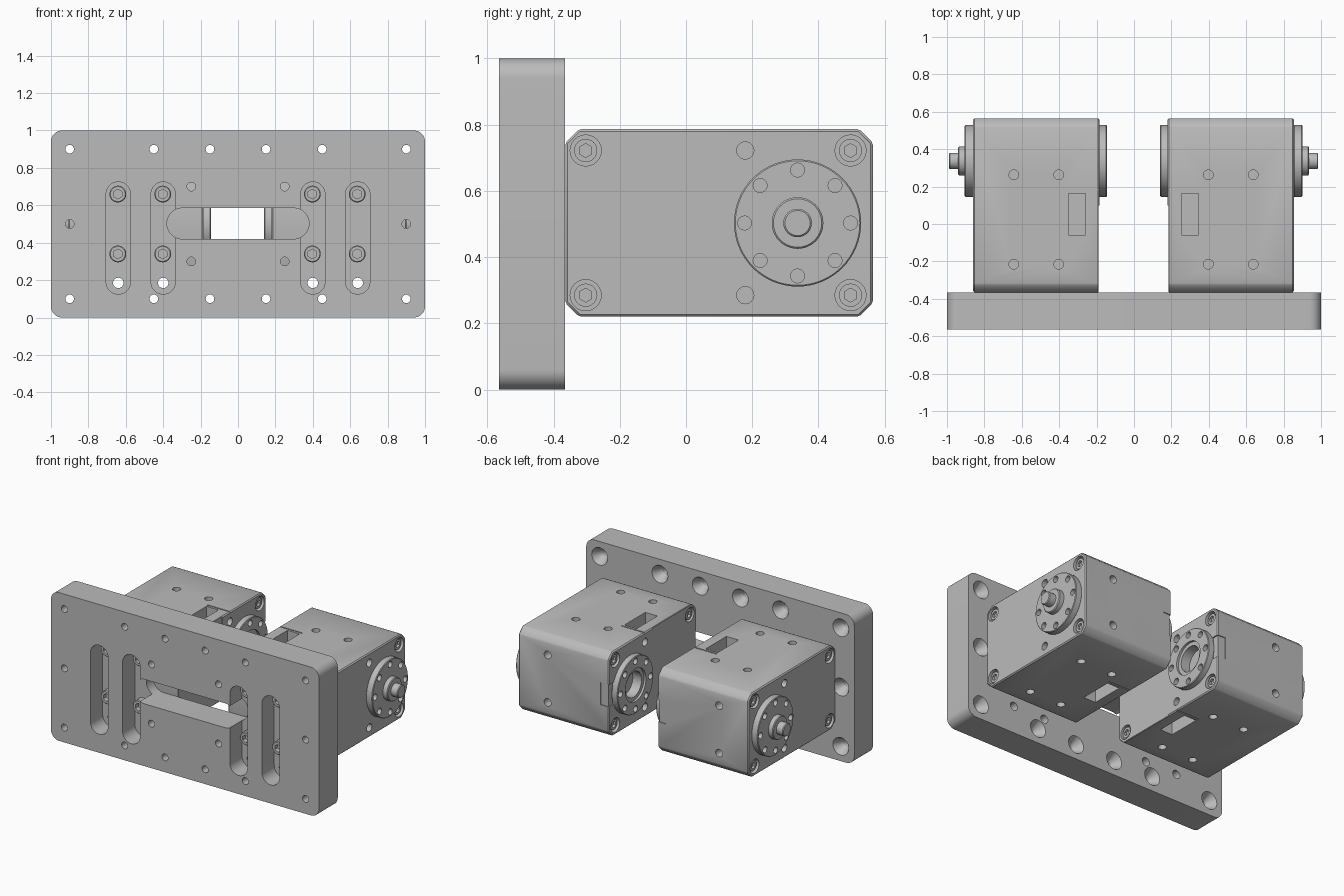
import bpy, bmesh, math
from mathutils import Vector, Matrix

if "Cube" in bpy.data.objects:
    bpy.data.objects.remove(bpy.data.objects["Cube"], do_unlink=True)

grey = bpy.data.materials.new("machined_grey")
grey.use_nodes = True
grey.diffuse_color = (0.5, 0.5, 0.5, 1)
grey.node_tree.nodes["Principled BSDF"].inputs["Base Color"].default_value = (0.5, 0.5, 0.5, 1)

X, Y, Z = Vector((1, 0, 0)), Vector((0, 1, 0)), Vector((0, 0, 1))
OFFSET = -0.0025  # the servo pair is mirrored about this x


def make(name, bm):
    bmesh.ops.recalc_face_normals(bm, faces=bm.faces)
    mesh = bpy.data.meshes.new(name)
    bm.to_mesh(mesh)
    bm.free()
    mesh.materials.append(grey)
    ob = bpy.data.objects.new(name, mesh)
    bpy.context.collection.objects.link(ob)
    return ob


def rod(name, start, axis, length, r, r_end=None, sides=32):
    """Cylinder or cone from start, running along axis."""
    bm = bmesh.new()
    turn = axis.to_track_quat('Z', 'Y').to_matrix().to_4x4()
    place = Matrix.Translation(Vector(start) + axis * length / 2) @ turn
    bmesh.ops.create_cone(bm, cap_ends=True, segments=sides, radius1=r,
                          radius2=r if r_end is None else r_end, depth=length, matrix=place)
    return make(name, bm)


def box(name, lo, hi):
    bm = bmesh.new()
    lo, hi = Vector(lo), Vector(hi)
    size = Matrix.Diagonal((*(hi - lo), 1))
    bmesh.ops.create_cube(bm, size=1, matrix=Matrix.Translation((lo + hi) / 2) @ size)
    return make(name, bm)


def prism(name, points, move):
    """Extrude a closed outline by the vector move."""
    bm = bmesh.new()
    face = bm.faces.new([bm.verts.new(p) for p in points])
    grown = bmesh.ops.extrude_face_region(bm, geom=[face])
    bmesh.ops.translate(bm, vec=move, verts=[v for v in grown["geom"] if isinstance(v, bmesh.types.BMVert)])
    return make(name, bm)


def rounded(x0, x1, z0, z1, r, y):
    """Rounded rectangle outline in the xz plane."""
    pts = []
    for i, (cx, cz) in enumerate([(x1 - r, z1 - r), (x0 + r, z1 - r), (x0 + r, z0 + r), (x1 - r, z0 + r)]):
        for k in range(11):
            a = math.radians(90 * i + 9 * k)
            p = Vector((cx + r * math.cos(a), y, cz + r * math.sin(a)))
            if not pts or (p - pts[-1]).length > 1e-5:
                pts.append(p)
    return pts


def apply_mods(ob):
    bpy.ops.object.select_all(action='DESELECT')
    bpy.context.view_layer.objects.active = ob
    ob.select_set(True)
    for m in list(ob.modifiers):
        bpy.ops.object.modifier_apply(modifier=m.name)


def cut(ob, cutter):
    m = ob.modifiers.new("cut", 'BOOLEAN')
    m.operation, m.solver, m.object = 'DIFFERENCE', 'EXACT', cutter
    apply_mods(ob)
    bpy.data.objects.remove(cutter, do_unlink=True)


def bevel(ob, width, segments=1):
    m = ob.modifiers.new("bevel", 'BEVEL')
    m.width, m.segments, m.limit_method = width, segments, 'ANGLE'
    m.angle_limit = math.radians(40)
    apply_mods(ob)


def finish(ob, mirrored=True):
    if mirrored:
        ob.modifiers.new("mirror", 'MIRROR')
        apply_mods(ob)
        ob.location.x = OFFSET
    bpy.ops.object.select_all(action='DESELECT')
    bpy.context.view_layer.objects.active = ob
    ob.select_set(True)
    bpy.ops.object.shade_smooth_by_angle(angle=math.radians(30))


# Mounting plate with centre window and four pocketed slots
FRONT, BACK, FLOOR = -0.565, -0.365, -0.435
plate = prism("mounting_plate", rounded(-1, 1, 0, 1, 0.06, FRONT), Y * (BACK - FRONT))
cut(plate, prism("cutter", rounded(-0.38, 0.38, 0.42, 0.585, 0.0824, FRONT - 0.1), Y * 0.4))
for x in (-0.64, -0.4, 0.4, 0.64):
    cut(plate, prism("cutter", rounded(x - 0.065, x + 0.065, 0.125, 0.725, 0.0649, FRONT - 0.1),
                     Y * (FLOOR - FRONT + 0.1)))
    cut(plate, rod("cutter", (x, FRONT - 0.1, 0.185), Y, 0.4, 0.028, sides=24))

# Countersunk edge holes and plain inner holes
edge_holes = [(x, z) for x in (0.15, 0.45, 0.9) for z in (0.1, 0.9)] + [(0.9, 0.5)]
for side in (-1, 1):
    for x, z in edge_holes:
        cut(plate, rod("cutter", (side * x, FRONT - 0.1, z), Y, 0.4, 0.023, sides=24))
        cut(plate, rod("cutter", (side * x, BACK + 0.01, z), -Y, 0.08, 0.065, 0.018, 24))
    for z in (0.3, 0.7):
        cut(plate, rod("cutter", (side * 0.25, FRONT - 0.1, z), Y, 0.4, 0.023, sides=24))
finish(plate, False)

# Socket screws in the slots
for x in (0.4, 0.64):
    for z in (0.34, 0.66):
        screw = rod("slot_screw", (x, FLOOR + 0.005, z), -Y, 0.055, 0.045)
        bevel(screw, 0.005)
        cut(screw, rod("cutter", (x, FLOOR - 0.08, z), Y, 0.06, 0.026, sides=6))
        finish(screw)

# Servo housing: chamfered profile run across x
IN, OUT = 0.1825, 0.8575
Y0, Y1, Z0, Z1, C = -0.365, 0.565, 0.22, 0.787, 0.042
outline = [(Y0 + C, Z0), (Y1 - C, Z0), (Y1, Z0 + C), (Y1, Z1 - C),
           (Y1 - C, Z1), (Y0 + C, Z1), (Y0, Z1 - C), (Y0, Z0 + C)]
body = prism("servo_housing", [(IN, y, z) for y, z in outline], X * (OUT - IN))
bevel(body, 0.007)
AY, AZ = 0.337, 0.503  # output axis

# Tapped holes and connector pockets on top and underside
for z, d in ((Z1, -Z), (Z0, Z)):
    for x in (0.4, 0.64):
        for y in (-0.215, 0.263):
            cut(body, rod("cutter", Vector((x, y, z)) - d * 0.02, d, 0.08, 0.026, sides=24))
    depth = z + d.z * 0.12
    cut(body, box("cutter", (0.257, -0.06, min(z - d.z * 0.02, depth)),
                  (0.348, 0.163, max(z - d.z * 0.02, depth))))
    # Seam line of the side cover
    cut(body, box("cutter", (IN - 0.02, 0.178, z - 0.006), (0.355, 0.186, z + 0.006)))
# Rear tapped holes and rear corner notch
for z in (0.34, 0.66):
    cut(body, rod("cutter", (0.64, Y1 + 0.02, z), -Y, 0.08, 0.026, sides=24))
cut(body, box("cutter", (IN + 0.006, Y1 - 0.006, 0.43), (0.245, Y1 + 0.02, 0.58)))
cut(body, box("cutter", (IN - 0.02, Y1 - 0.05, 0.43), (IN + 0.008, Y1 + 0.02, 0.58)))
# Shallow side cover step and central bore on the inner face
cut(body, box("cutter", (IN - 0.02, Y0 - 0.02, Z0 - 0.02), (IN + 0.004, 0.1, Z1 + 0.02)))
cut(body, rod("cutter", (IN - 0.05, AY, AZ), X, 0.09, 0.085))

# Corner screw wells and small holes on both side faces
for x, d in ((IN, X), (OUT, -X)):
    for z in (0.285, 0.722):
        for y in (-0.303, 0.497):
            cut(body, rod("cutter", Vector((x, y, z)) - d * 0.02, d, 0.05, 0.047, sides=24))
            screw = rod("corner_screw", Vector((x, y, z)) + d * 0.035, -d, 0.025, 0.035, sides=24)
            cut(screw, rod("cutter", Vector((x, y, z)) - d * 0.01, d, 0.035, 0.021, sides=6))
            finish(screw)
        cut(body, rod("cutter", Vector((x, 0.179, z)) - d * 0.02, d, 0.07, 0.026, sides=24))
finish(body)

# Output horn (outer) and idler horn (inner), each with a ring of eight holes
outer = rod("output_horn", (OUT - 0.002, AY, AZ), X, 0.047, 0.192, sides=64)
inner = rod("idler_horn", (IN + 0.005, AY, AZ), -X, 0.045, 0.192, sides=64)
for horn, x, d in ((outer, OUT + 0.045, -X), (inner, IN - 0.04, X)):
    bevel(horn, 0.004)
    for k in range(8):
        a = k * math.pi / 4
        spot = Vector((x, AY + 0.16 * math.cos(a), AZ + 0.16 * math.sin(a)))
        cut(horn, rod("cutter", spot - d * 0.02, d, 0.055, 0.021, sides=20))
cut(inner, rod("cutter", (IN - 0.06, AY, AZ), X, 0.035, 0.11, sides=48))
cut(inner, rod("cutter", (IN - 0.06, AY, AZ), X, 0.1, 0.085))
finish(outer)
finish(inner)

# Hub and shaft
for name, length, r in (("horn_hub", 0.08, 0.078), ("output_shaft", 0.13, 0.043)):
    part = rod(name, (OUT, AY, AZ), X, length, r, sides=40)
    bevel(part, 0.005)
    finish(part)
